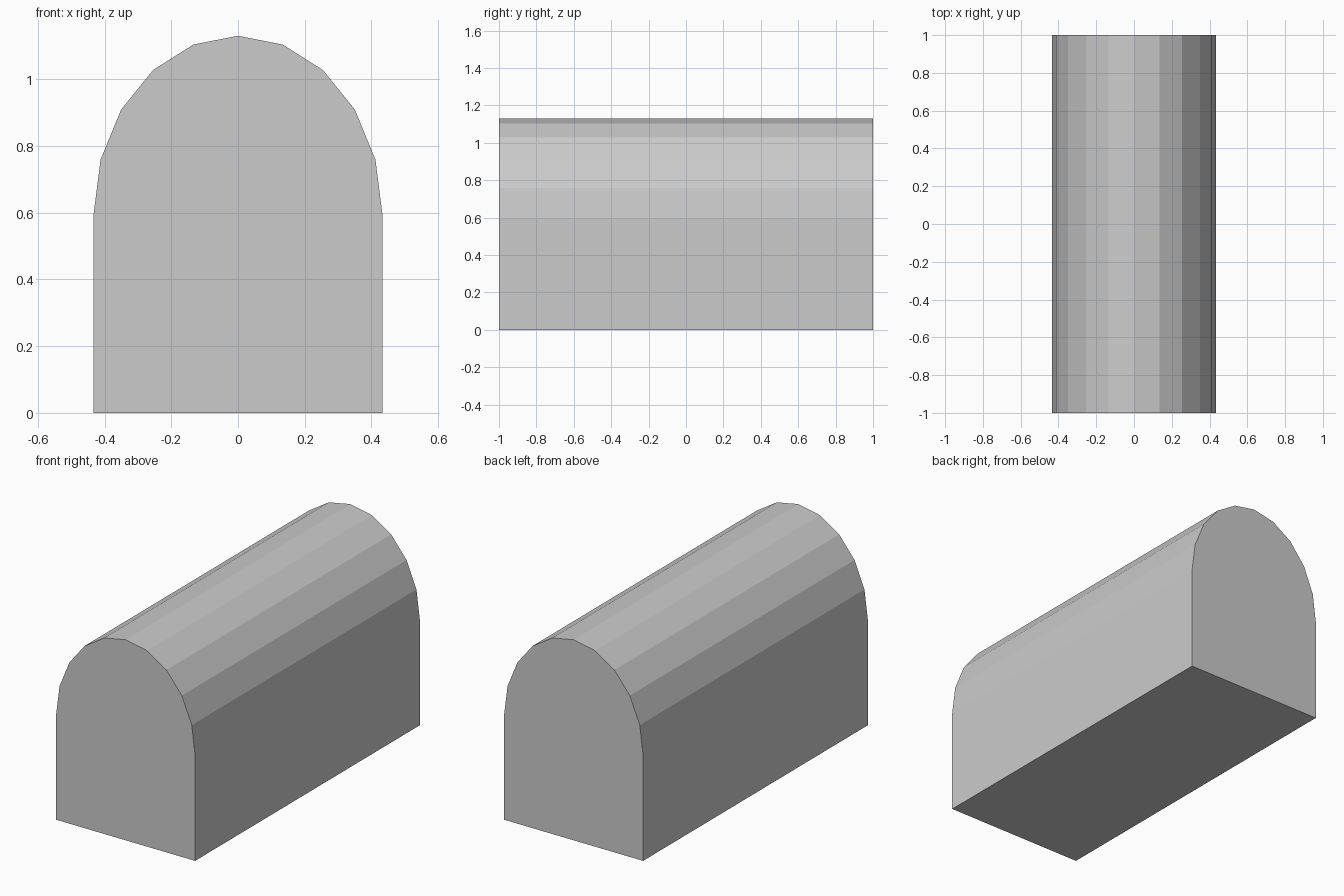
import bpy, bmesh, math

if "Cube" in bpy.data.objects:
    bpy.data.objects.remove(bpy.data.objects["Cube"])

HALF_W, HALF_L = 0.433, 1.0
SEAM_Z, TOP_Z = 0.593, 1.13
SIDES = 10


def extrude_profile(name, profile):
    """Closed prism: an x/z outline swept along y."""
    bm = bmesh.new()
    face = bm.faces.new([bm.verts.new((x, -HALF_L, z)) for x, z in profile])
    result = bmesh.ops.extrude_face_region(bm, geom=[face], use_keep_orig=True)
    moved = [v for v in result["geom"] if isinstance(v, bmesh.types.BMVert)]
    bmesh.ops.translate(bm, verts=moved, vec=(0, 2 * HALF_L, 0))
    bmesh.ops.recalc_face_normals(bm, faces=bm.faces)
    mesh = bpy.data.meshes.new(name)
    bm.to_mesh(mesh)
    bm.free()
    obj = bpy.data.objects.new(name, mesh)
    bpy.context.collection.objects.link(obj)
    return obj


# Chest body
extrude_profile("chest_body", [(-HALF_W, 0), (HALF_W, 0),
                               (HALF_W, SEAM_Z), (-HALF_W, SEAM_Z)])

# Faceted barrel lid, slightly taller than a half circle
arc = [math.pi * i / SIDES for i in range(SIDES + 1)]
extrude_profile("barrel_lid", [(HALF_W * math.cos(a),
                                SEAM_Z + (TOP_Z - SEAM_Z) * math.sin(a)) for a in arc])
